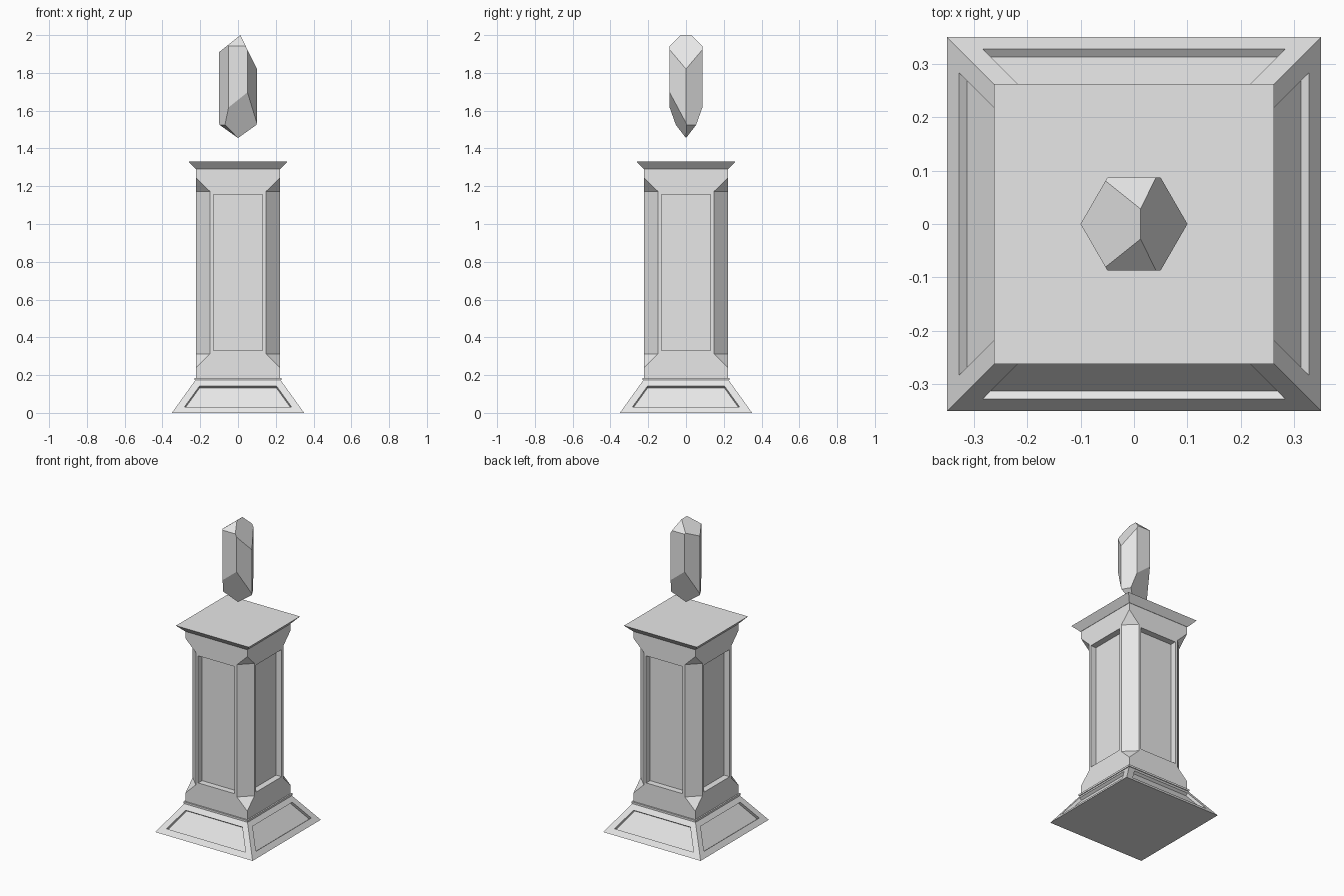
import bpy, bmesh
from mathutils import Vector
from math import cos, sin, pi

if "Cube" in bpy.data.objects:
    bpy.data.objects.remove(bpy.data.objects["Cube"], do_unlink=True)

stone = bpy.data.materials.new("grey stone")
stone.use_nodes = True
stone.diffuse_color = (0.8, 0.8, 0.8, 1)
stone.node_tree.nodes["Principled BSDF"].inputs["Base Color"].default_value = (0.8, 0.8, 0.8, 1)


def finish(bm, name):
    bmesh.ops.recalc_face_normals(bm, faces=bm.faces)
    mesh = bpy.data.meshes.new(name)
    bm.to_mesh(mesh)
    bm.free()
    mesh.materials.append(stone)
    ob = bpy.data.objects.new(name, mesh)
    bpy.context.collection.objects.link(ob)
    return ob


def square_ring(z, half, cut):
    """Square cross-section with its corners cut off by the given amount."""
    pts, e = [], half - cut
    for a, b in ((1, 1), (-1, 1), (-1, -1), (1, -1)):
        pair = [(a * half, b * e, z), (a * e, b * half, z)]
        pts += pair if a * b > 0 else pair[::-1]
    return pts


def loft(sections):
    """Closed solid through a stack of (z, half width, corner cut) sections."""
    bm = bmesh.new()
    rings = [[bm.verts.new(p) for p in square_ring(*s)] for s in sections]
    for low, high in zip(rings, rings[1:]):
        for i in range(8):
            j = (i + 1) % 8
            bm.faces.new((low[i], low[j], high[j], high[i]))
    bm.faces.new(rings[0][::-1])
    bm.faces.new(rings[-1])
    bmesh.ops.remove_doubles(bm, verts=bm.verts, dist=0.0005)
    bmesh.ops.recalc_face_normals(bm, faces=bm.faces)
    return bm


def recess(bm, faces, border, depth):
    """Sink a bordered panel with straight walls into each face."""
    bmesh.ops.inset_individual(bm, faces=faces, thickness=border, use_even_offset=True)
    for f in faces:
        shift = -depth * f.normal
        moved = bmesh.ops.extrude_discrete_faces(bm, faces=[f])["faces"][0]
        bmesh.ops.translate(bm, verts=moved.verts, vec=shift)


# Sloping plinth with a sunken panel on each side
bm = loft([(0, 0.35, 0), (0.173, 0.226, 0)])
bm.normal_update()
recess(bm, [f for f in bm.faces if abs(f.normal.z) < 0.9], 0.038, 0.019)
finish(bm, "plinth")

# Thin moulding between plinth and column
finish(loft([(0.173, 0.231, 0), (0.185, 0.231, 0)]), "base_moulding")

# Column with stopped chamfers and a sunken panel on each side
W, C = 0.222, 0.074
bm = loft([(0.185, W, 0), (0.24, W, 0), (0.312, W, C),
           (1.172, W, C), (1.244, W, 0), (1.29, W, 0)])
bm.normal_update()
panels = [f for f in bm.faces
          if max(abs(f.normal.x), abs(f.normal.y)) > 0.99 and f.calc_area() > 0.2]
recess(bm, panels, 0.017, 0.04)
finish(bm, "column")

# Flared cap
finish(loft([(1.29, 0.224, 0), (1.331, 0.262, 0)]), "cap")

# Floating crystal: a six-sided prism cut by sloping planes
bm = bmesh.new()
ring = [bm.verts.new((0.1 * cos(i * pi / 3), 0.1 * sin(i * pi / 3), 1.4)) for i in range(6)]
base = bm.faces.new(ring)
top = bmesh.ops.extrude_face_region(bm, geom=[base])["geom"]
bmesh.ops.translate(bm, verts=[v for v in top if isinstance(v, bmesh.types.BMVert)], vec=(0, 0, 0.8))
bmesh.ops.recalc_face_normals(bm, faces=bm.faces)


def trim(height, slope_x, slope_y, side):
    """Cut along z = height + slopes, removing above (side 1) or below (side -1)."""
    normal = Vector((-slope_x, -slope_y, 1)) * side
    bmesh.ops.bisect_plane(bm, geom=bm.verts[:] + bm.edges[:] + bm.faces[:], dist=1e-5,
                           plane_co=(0, 0, height), plane_no=normal, clear_outer=True)
    rim = [e for e in bm.edges if e.is_boundary]
    if rim:
        bmesh.ops.holes_fill(bm, edges=rim, sides=0)


trim(2.025, -2.045, 0, 1)
trim(1.99, 0.8, 0, 1)
for s in (1, -1):
    trim(2.028, 0, s, 1)
    trim(1.455, 0.8 * s, -2.33 * s, -1)
    trim(1.455, 0.7 * s, 0.405 * s, -1)
finish(bm, "crystal")
